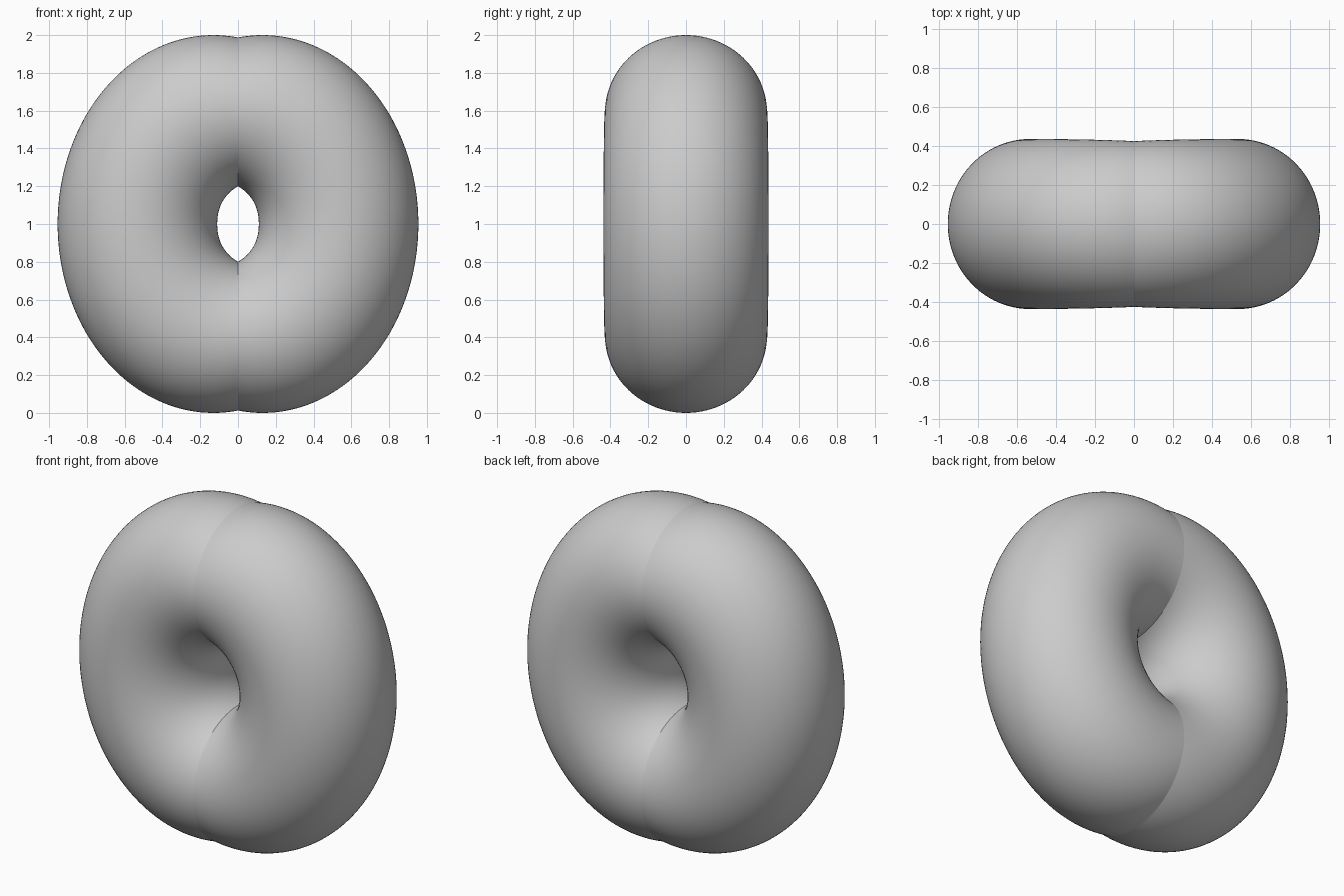
import bpy, bmesh
from math import sin, cos, pi, sqrt

if "Cube" in bpy.data.objects:
    bpy.data.objects.remove(bpy.data.objects["Cube"])

N_SWEEP, N_TUBE = 128, 96
A, CX = 0.825, 0.13      # outer ellipse half width and its offset from the seam


def outer_radius(t):
    # distance from the ring centre to the offset outer ellipse
    c, s = cos(t), sin(t)
    qa = (c / A) ** 2 + s * s
    qb = CX * c / A ** 2
    qc = (CX / A) ** 2 - 1
    return (qb + sqrt(qb * qb - qa * qc)) / qa


def inner_radius(t):
    # hole gets pointed towards the seam
    return 0.11 + 0.09 * (t / (pi / 2)) ** 2


def half_depth(t):
    return 0.436 - 0.011 * (t / (pi / 2)) ** 4


# right half of the ring: tube sections swept from seam to seam
bm = bmesh.new()
rings = []
for i in range(N_SWEEP + 1):
    t = -pi / 2 + pi * i / N_SWEEP
    ro, ri, h = outer_radius(t), inner_radius(t), half_depth(t)
    mid, w = (ro + ri) / 2, (ro - ri) / 2
    ring = []
    for j in range(N_TUBE):
        p = 2 * pi * j / N_TUBE
        r = mid + w * cos(p)
        ring.append(bm.verts.new((r * cos(t), h * sin(p), 1 + r * sin(t))))
    rings.append(ring)
for a, b in zip(rings, rings[1:]):
    for j in range(N_TUBE):
        k = (j + 1) % N_TUBE
        bm.faces.new((a[j], a[k], b[k], b[j])).smooth = True
bmesh.ops.recalc_face_normals(bm, faces=bm.faces)

# make sure the open half faces outwards
bm.faces.ensure_lookup_table()
f = max(bm.faces, key=lambda q: q.calc_center_median().x)
f.normal_update()
if f.normal.x < 0:
    bmesh.ops.reverse_faces(bm, faces=bm.faces)

# sharp crease at the seam
for e in bm.edges:
    if e.is_boundary:
        e.smooth = False

mesh = bpy.data.meshes.new("creased_ring")
bm.to_mesh(mesh)
bm.free()
ring_obj = bpy.data.objects.new("creased_ring", mesh)
bpy.context.collection.objects.link(ring_obj)

# left half
mirror = ring_obj.modifiers.new("mirror", 'MIRROR')
mirror.use_axis = (True, False, False)
mirror.use_clip = True
mirror.merge_threshold = 0.0005
